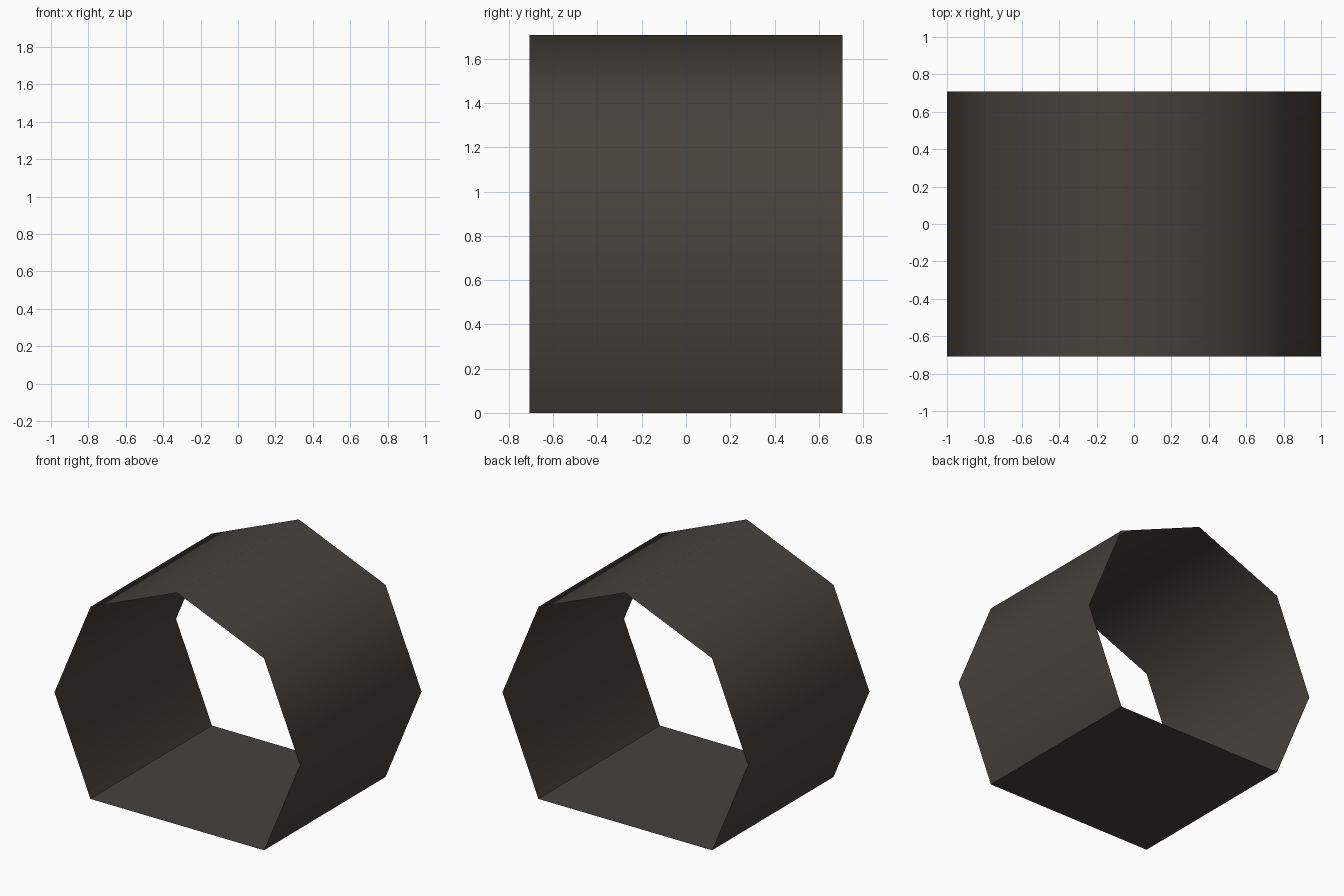
import bpy, bmesh, math

if "Cube" in bpy.data.objects:
    bpy.data.objects.remove(bpy.data.objects["Cube"])

# Open sleeve: octagon of radius 1 with its lowest corner left out
R = math.sqrt(0.5)
profile = [(math.cos(math.radians(a)), R + math.sin(math.radians(a)))
           for a in range(-45, 226, 45)]

bm = bmesh.new()
front = [bm.verts.new((x, -R, z)) for x, z in profile]
back = [bm.verts.new((x, R, z)) for x, z in profile]
n = len(profile)
for i in range(n):
    j = (i + 1) % n
    bm.faces.new((front[i], front[j], back[j], back[i]))
bm.normal_update()
# Make panels face outward
for f in bm.faces:
    c = f.calc_center_median()
    if f.normal.x * c.x + f.normal.z * (c.z - R) < 0:
        f.normal_flip()

mesh = bpy.data.meshes.new("open_sleeve")
bm.to_mesh(mesh)
bm.free()
sleeve = bpy.data.objects.new("open_sleeve", mesh)
bpy.context.collection.objects.link(sleeve)

# Dark warm grey
mat = bpy.data.materials.new("dark warm grey")
mat.diffuse_color = (0.062, 0.053, 0.043, 1)
mat.use_nodes = True
mat.node_tree.nodes["Principled BSDF"].inputs["Base Color"].default_value = mat.diffuse_color
mesh.materials.append(mat)

# Smooth round the curve, sharp at the floor
bpy.context.view_layer.objects.active = sleeve
sleeve.select_set(True)
bpy.ops.object.shade_smooth_by_angle(angle=math.radians(55))
